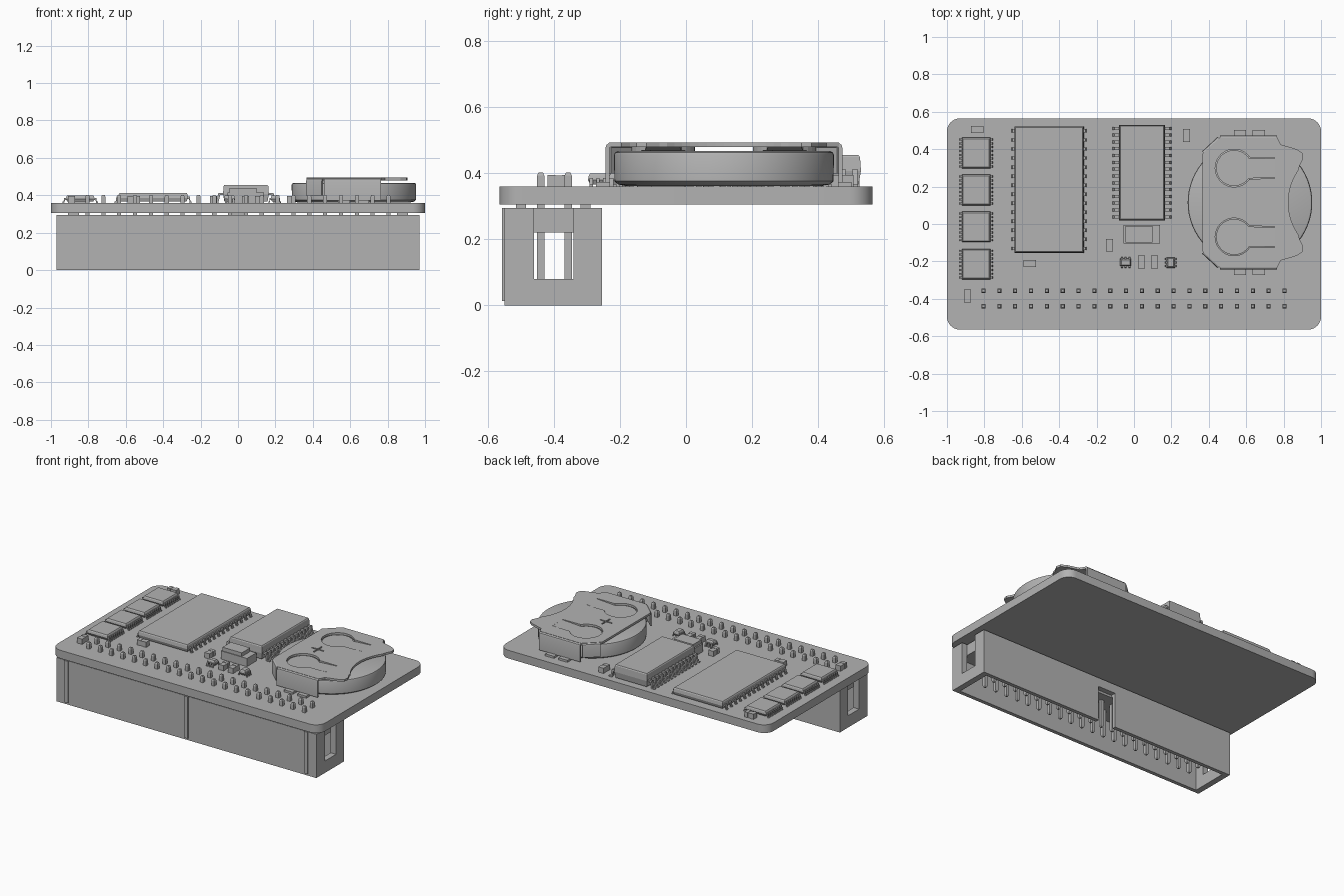
import bpy, bmesh
from math import sin, cos, pi, radians
from mathutils import Vector, Matrix

if "Cube" in bpy.data.objects:
    bpy.data.objects.remove(bpy.data.objects["Cube"])

grey = bpy.data.materials.new("plain_grey")
grey.use_nodes = True
grey.diffuse_color = (0.45, 0.45, 0.45, 1)
grey.node_tree.nodes["Principled BSDF"].inputs["Base Color"].default_value = (0.45, 0.45, 0.45, 1)


def prism(bm, pts, lo, hi, axis="z", matrix=None):
    """Extrude a 2D outline along an axis."""
    place = {"x": lambda a, b, h: (h, a, b),
             "y": lambda a, b, h: (a, h, b),
             "z": lambda a, b, h: (a, b, h)}[axis]
    rings = []
    for h in (lo, hi):
        ring = [Vector(place(a, b, h)) for a, b in pts]
        rings.append([bm.verts.new(matrix @ v if matrix else v) for v in ring])
    loft(bm, rings)


def loft(bm, rings):
    """Join rings of vertices and cap both ends."""
    n = len(rings[0])
    for low, high in zip(rings, rings[1:]):
        for i in range(n):
            j = (i + 1) % n
            bm.faces.new((low[i], low[j], high[j], high[i]))
    bm.faces.new(rings[0][::-1])
    bm.faces.new(rings[-1])


def rect(x0, x1, y0, y1):
    return [(x0, y0), (x1, y0), (x1, y1), (x0, y1)]


def box(bm, x0, x1, y0, y1, z0, z1):
    prism(bm, rect(x0, x1, y0, y1), z0, z1)


def arc(cx, cy, r, start, end, n):
    angles = [radians(start + (end - start) * i / n) for i in range(n + 1)]
    return [(cx + r * cos(a), cy + r * sin(a)) for a in angles]


def finish(bm, name, smooth=False):
    bmesh.ops.recalc_face_normals(bm, faces=bm.faces)
    mesh = bpy.data.meshes.new(name)
    bm.to_mesh(mesh)
    bm.free()
    mesh.materials.append(grey)
    ob = bpy.data.objects.new(name, mesh)
    bpy.context.collection.objects.link(ob)
    if smooth:
        bpy.ops.object.select_all(action="DESELECT")
        ob.select_set(True)
        bpy.context.view_layer.objects.active = ob
        bpy.ops.object.shade_smooth_by_angle(angle=radians(30))
    return ob


def cut(ob, bm):
    """Subtract a temporary cutter from a part."""
    cutter = finish(bm, "cutter")
    cutter.hide_render = True
    mod = ob.modifiers.new("cut", "BOOLEAN")
    mod.operation, mod.solver, mod.object = "DIFFERENCE", "EXACT", cutter
    bpy.context.view_layer.objects.active = ob
    bpy.ops.object.modifier_apply(modifier=mod.name)
    bpy.data.objects.remove(cutter)


TOP = 0.36

# Circuit board with rounded corners
bm = bmesh.new()
r = 0.07
outline = []
for sx, sy, a in ((1, 1, 0), (-1, 1, 90), (-1, -1, 180), (1, -1, 270)):
    outline += arc(sx * (1 - r), sy * (0.565 - r), r, a, a + 90, 8)
prism(bm, outline, 0.305, TOP)
finish(bm, "circuit_board", True)

# Connector shroud, open below, with end windows and a key slot
bm = bmesh.new()
box(bm, -0.97, 0.97, -0.55, -0.255, 0, 0.295)
shroud = finish(bm, "connector_shroud")
for b in ((-0.93, 0.93, -0.525, -0.28, -0.1, 0.22),
          (-0.065, 0.065, -0.29, -0.2, -0.1, 0.235),
          (0.93, 1.1, -0.46, -0.34, 0.08, 0.4),
          (-1.1, -0.93, -0.46, -0.34, 0.08, 0.4),
          (0.9, 1.1, -0.46, -0.34, 0.08, 0.22),
          (-1.1, -0.9, -0.46, -0.34, 0.08, 0.22)):
    bm = bmesh.new()
    box(bm, *b)
    cut(shroud, bm)

# Ribs on the front wall and spacer bumps under the board
bm = bmesh.new()
for x in (-0.895, 0, 0.895):
    box(bm, x - 0.014, x + 0.014, -0.557, -0.549, 0.013, 0.295)
finish(bm, "connector_ribs")
bm = bmesh.new()
for x in (-0.88, 0, 0.88):
    for y in (-0.5, -0.305):
        box(bm, x - 0.03, x + 0.03, y - 0.015, y + 0.015, 0.294, 0.306)
finish(bm, "connector_spacers")

# Two rows of header pins with pointed ends
bm = bmesh.new()
for i in range(20):
    for y in (-0.357, -0.44):
        x = (i - 9.5) * 0.0847
        rings = []
        for z, s in ((0.035, 0.006), (0.045, 0.011), (0.393, 0.011), (0.402, 0.007)):
            rings.append([bm.verts.new((a, b, z)) for a, b in rect(x - s, x + s, y - s, y + s)])
        loft(bm, rings)
finish(bm, "header_pins")


# Leaded chips: tapered body plus bent leads along two sides
def chip(name, x0, x1, y0, y1, top, count, reach, width, along="x"):
    bm = bmesh.new()
    t = 0.007
    mid = TOP + (top - TOP) * 0.5
    rings = []
    for z, s in ((TOP + 0.006, t), (mid, 0), (top - 0.006, 0.003), (top, t)):
        rings.append([bm.verts.new((a, b, z))
                      for a, b in rect(x0 + s, x1 - s, y0 + s, y1 - s)])
    loft(bm, rings)
    finish(bm, name + "_body")
    bm = bmesh.new()
    lo, hi = (y0, y1) if along == "x" else (x0, x1)
    pitch = (hi - lo) / count
    h = 0.006
    for side in (-1, 1):
        edge = (x0, x1) if along == "x" else (y0, y1)
        e = edge[(side + 1) // 2]
        prof = [(-0.01, mid - h), (reach * 0.3, mid - h), (reach * 0.5, TOP), (reach, TOP),
                (reach, TOP + h), (reach * 0.7, TOP + h), (reach * 0.5, mid + h), (-0.01, mid + h)]
        prof = [(e + side * a, b) for a, b in prof]
        for i in range(count):
            c = lo + (i + 0.5) * pitch
            prism(bm, prof, c - width / 2, c + width / 2, "y" if along == "x" else "x")
    finish(bm, name + "_leads")


for i, y in enumerate((0.38, 0.182, -0.015, -0.215)):
    chip(f"driver_chip_{i + 1}", -0.92, -0.767, y - 0.082, y + 0.082, 0.4, 8, 0.018, 0.01)
chip("memory_chip", -0.64, -0.268, -0.155, 0.522, 0.413, 14, 0.02, 0.018)
chip("clock_chip", -0.08, 0.165, 0.02, 0.53, 0.455, 14, 0.05, 0.016)
chip("small_transistor_left", -0.075, -0.015, -0.225, -0.185, 0.4, 3, 0.014, 0.011, "y")
chip("small_transistor_right", 0.175, 0.218, -0.235, -0.178, 0.4, 3, 0.012, 0.011)

# Crystal: can with a raised main block
bm = bmesh.new()
box(bm, -0.055, 0.14, -0.105, -0.005, TOP, 0.415)
box(bm, -0.046, 0.098, -0.1, -0.01, 0.41, 0.44)
finish(bm, "crystal")

# Chip capacitors: slim core with end caps
caps = ((-0.838, 0.506, 1), (-0.89, -0.385, 0), (-0.558, -0.212, 1), (-0.13, -0.113, 0),
        (0.28, 0.473, 0), (0.04, -0.203, 0), (0.11, -0.203, 0))
bm = bmesh.new()
for x, y, flat in caps:
    for o in (-1, 0, 1):
        long, wide = (0.012, 0.019) if o else (0.022, 0.017)
        dx, dy = (long, wide) if flat else (wide, long)
        ox, oy = (o * 0.022, 0) if flat else (0, o * 0.022)
        box(bm, x + ox - dx, x + ox + dx, y + oy - dy, y + oy + dy, TOP, 0.395 if o else 0.393)
finish(bm, "chip_capacitors")

# Coin cell: stacked rings with softened edges
CX, CY = 0.62, 0.115
bm = bmesh.new()
rings = []
for z, rad in ((0.362, 0.3), (0.366, 0.32), (0.376, 0.332), (0.456, 0.333), (0.463, 0.33), (0.467, 0.322)):
    rings.append([bm.verts.new((a, b, z)) for a, b in arc(CX, CY, rad, 0, 354.375, 63)])
loft(bm, rings)
finish(bm, "coin_cell", True)

# Holder clip sheet, mirrored about its middle line
half = [(0.365, 0.26), (0.46, 0.348), (0.765, 0.348), (0.785, 0.31),
        (0.87, 0.285), (0.9, 0.265), (0.905, 0.235), (0.885, 0.195)]
bite = [(x, y) for x, y in arc(1.125, 0, 0.3, 145, 215, 14)]
shape = half + bite + [(x, -y) for x, y in reversed(half)]
bm = bmesh.new()
prism(bm, [(x, y + CY) for x, y in shape], 0.48, 0.494)
clip = finish(bm, "holder_sheet")


def keyhole(y, r, w, end):
    return arc(0.535, y, r, 35, 325, 24) + [(end, y - w), (end, y + w)]


# Cut keyhole slits and a plus sign, then add sprung fingers
for y in (CY + 0.184, CY - 0.184):
    bm = bmesh.new()
    prism(bm, keyhole(y, 0.101, 0.056, 0.75), 0.4, 0.6)
    cut(clip, bm)
    bm = bmesh.new()
    prism(bm, keyhole(y, 0.096, 0.051, 0.755), 0.48, 0.494)
    for v in bm.verts:
        v.co.z -= 0.012 * min(1, max(0, (0.75 - v.co.x) / 0.15))
    finish(bm, "contact_finger")
for w, h in ((0.044, 0.005), (0.005, 0.044)):
    bm = bmesh.new()
    box(bm, 0.516 - w, 0.516 + w, CY - h, CY + h, 0.486, 0.52)
    cut(clip, bm)

# Folded holder walls along the straight and diagonal edges, with solder feet
bm = bmesh.new()


def wall(p, q, bottom):
    p, q = Vector((*p, 0)), Vector((*q, 0))
    d = (q - p).normalized()
    out = Vector((d.y, -d.x, 0))
    if out.dot((p + q) / 2 - Vector((CX, CY, 0))) < 0:
        out = -out
    m = Matrix((d, out, Vector((0, 0, 1)))).transposed().to_4x4()
    m.translation = p
    prof = [(-0.012, 0.494), (0, 0.492), (0.008, 0.486), (0.011, 0.476),
            (0.011, bottom), (-0.001, bottom), (-0.001, 0.478), (-0.012, 0.481)]
    prism(bm, prof, 0, (q - p).length, "x", m)


for s in (-1, 1):
    wall((0.46, CY + s * 0.348), (0.765, CY + s * 0.348), 0.372)
    wall((0.372, CY + s * 0.266), (0.455, CY + s * 0.343), 0.4)
    for x in (0.567, 0.667):
        y0, y1 = sorted((CY + s * 0.345, CY + s * 0.387))
        box(bm, x - 0.033, x + 0.033, y0, y1, TOP, 0.374)
finish(bm, "holder_walls", True)
